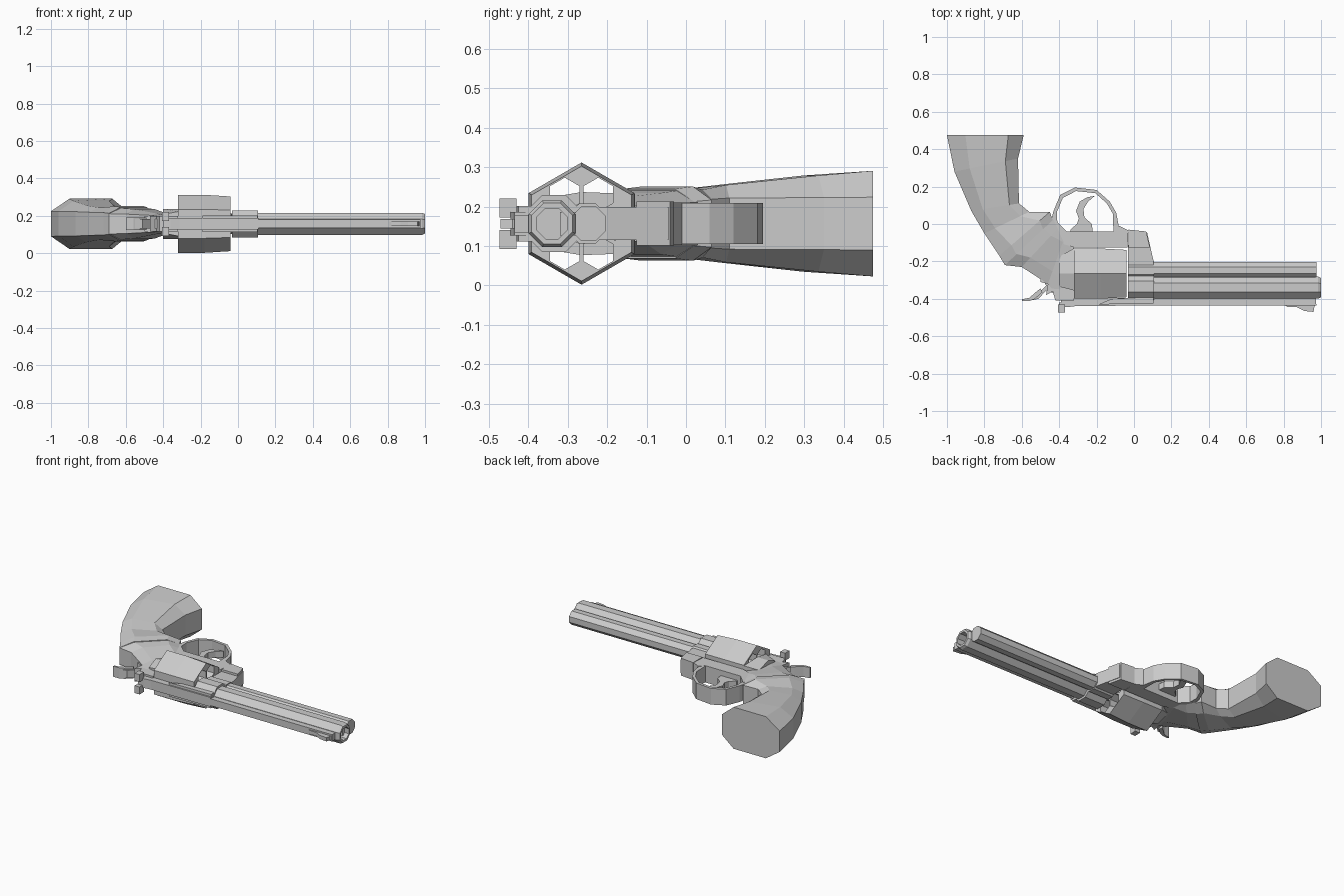
import bpy, bmesh
from math import sin, cos, pi

if "Cube" in bpy.data.objects:
    bpy.data.objects.remove(bpy.data.objects["Cube"])

ZC = 0.157  # mid-plane of the whole model


def make(name, bm):
    bmesh.ops.recalc_face_normals(bm, faces=bm.faces)
    me = bpy.data.meshes.new(name)
    bm.to_mesh(me)
    bm.free()
    ob = bpy.data.objects.new(name, me)
    bpy.context.collection.objects.link(ob)
    return ob


def loft(name, rings):
    """Skin equal-length rings of 3D points and cap both ends."""
    bm = bmesh.new()
    vs = [[bm.verts.new(p) for p in r] for r in rings]
    n = len(rings[0])
    for a, b in zip(vs, vs[1:]):
        for i in range(n):
            j = (i + 1) % n
            bm.faces.new((a[i], a[j], b[j], b[i]))
    bm.faces.new(vs[0])
    bm.faces.new(vs[-1])
    return make(name, bm)


def plate(name, pts, half, z=ZC):
    """Flat profile in plan, extruded evenly about height z."""
    return loft(name, [[(x, y, z + s * half) for x, y in pts] for s in (-1, 1)])


def ring(x, y, r, n, turn=0.0, z=ZC):
    return [(x, y + r * cos(turn + 2 * pi * i / n), z + r * sin(turn + 2 * pi * i / n))
            for i in range(n)]


def tube(name, y, stations, n, turn, z=ZC):
    return loft(name, [ring(x, y, r, n, turn, z) for x, r in stations])


def oct_section(back, front, half, flat):
    """Eight-sided slice spanning from back point to front point."""
    out = []
    for u, h in ((0, -flat), (.24, -half), (.8, -half), (1, -flat),
                 (1, flat), (.8, half), (.24, half), (0, flat)):
        out.append((back[0] + u * (front[0] - back[0]),
                    back[1] + u * (front[1] - back[1]), ZC + h))
    return out


# Grip: wide flared butt narrowing into the neck
loft("grip", [oct_section(*s) for s in (
    ((-1.0, .475), (-.59, .475), .134, .067),
    ((-.96, .28), (-.62, .35), .122, .066),
    ((-.87, .07), (-.615, .11), .098, .065),
    ((-.80, -.05), (-.56, .065), .086, .062),
    ((-.72, -.17), (-.45, .065), .094, .06),
    ((-.69, -.22), (-.435, .02), .088, .056))])

# Rear frame: tapers from the grip toward the cylinder
loft("rear_frame", [oct_section(*s) for s in (
    ((-.69, -.22), (-.435, .03), .084, .054),
    ((-.60, -.23), (-.405, -.02), .078, .052),
    ((-.46, -.32), (-.36, -.04), .055, .045),
    ((-.40, -.40), (-.32, -.06), .045, .035))])
plate("rear_wall", [(-.47, -.38), (-.435, -.36), (-.42, -.41), (-.32, -.41),
                    (-.32, -.09), (-.40, -.05), (-.5, -.12), (-.5, -.31), (-.46, -.32)], .042)

# Recoil shield behind the cylinder
loft("recoil_shield", [
    [(-.40, -.265 + y, ZC + z) for y, z in ((-.07, -.05), (0, -.08), (.09, -.05),
                                           (.09, .05), (0, .08), (-.07, .05))],
    [(-.322, -.265 + y, ZC + z) for y, z in ((-.09, -.065), (0, -.08), (.135, -.075),
                                            (.135, .075), (0, .08), (-.09, .065))]])

# Lower frame bar, top strap and front of the frame
plate("lower_frame", [(-.43, .03), (-.40, -.10), (-.32, -.125), (-.035, -.125),
                      (-.03, -.035), (-.08, -.01), (-.11, -.04), (-.36, -.04), (-.41, .01)], .054)
plate("top_strap", [(-.39, -.44), (-.39, -.40), (.11, -.395), (.11, -.435)], .03)
plate("top_strap_shoulder", [(-.19, -.43), (-.12, -.40), (.105, -.39), (.105, -.425)], .045)
plate("front_frame", [(-.033, -.36), (.105, -.36), (.105, -.20), (.07, -.045), (-.03, -.03)], .042)
plate("crane", [(-.03, -.125), (.085, -.125), (.065, -.04), (-.03, -.03)], .056)
tube("barrel_mount", -.335, [(-.033, .078), (.108, .078)], 8, pi / 8)
tube("rod_mount", -.25, [(-.033, .055), (.108, .055)], 8, pi / 8)

# Cylinder: six-sided drum with six open chambers
drum = tube("cylinder", -.265, [(-.32, .155), (-.18, .155), (-.04, .146)], 6, pi / 2)
for i in range(6):
    a = pi / 2 + pi / 6 + i * pi / 3
    cutter = tube("chamber_cutter", -.265 + .085 * cos(a), [(-.4, .043), (.05, .043)],
                  6, a + pi / 6, ZC + .085 * sin(a))
    cutter.hide_render = True
    mod = drum.modifiers.new("chamber", 'BOOLEAN')
    mod.object = cutter
    mod.solver = 'EXACT'
    bpy.context.view_layer.objects.active = drum
    bpy.ops.object.modifier_apply(modifier=mod.name)
    bpy.data.objects.remove(cutter)

# Barrel with hollow muzzle, rod housing below, rib and front sight above
tube("barrel", -.34, [(.1, .064), (.985, .064), (1.0, .056), (1.0, .042), (.8, .042)], 8, pi / 8)
tube("rod_housing", -.247, [(.1, .048), (.975, .048)], 8, pi / 8)
plate("barrel_web", [(.1, -.32), (.97, -.32), (.97, -.25), (.1, -.25)], .03)
plate("barrel_rib", [(.1, -.435), (.1, -.38), (.97, -.38), (.975, -.435)], .022)
plate("front_sight", [(.8, -.43), (.82, -.443), (.87, -.445), (.91, -.465),
                      (.96, -.47), (.965, -.44), (.975, -.43)], .012)

# Rear sight: base with two raised ears
plate("rear_sight_base", [(-.40, -.445), (-.36, -.445), (-.28, -.435), (-.28, -.42), (-.40, -.42)], .03)
for side, s in (("left", 1), ("right", -1)):
    plate("rear_sight_ear_" + side, [(-.405, -.473), (-.37, -.473), (-.37, -.43), (-.405, -.43)],
          .024, ZC + s * .04)

# Trigger guard: swept band
guard_out = [(-.44, .03), (-.43, .07), (-.395, .155), (-.315, .195), (-.20, .182),
             (-.13, .12), (-.095, .06), (-.08, -.02)]
guard_in = [(-.41, .01), (-.412, .065), (-.38, .14), (-.31, .176), (-.207, .165),
            (-.145, .11), (-.113, .055), (-.11, -.04)]
loft("trigger_guard", [[(*o, ZC - .052), (*o, ZC + .052), (*i, ZC + .052), (*i, ZC - .052)]
                       for o, i in zip(guard_out, guard_in)])

# Trigger and hammer
plate("trigger", [(-.34, -.05), (-.34, -.03), (-.305, 0), (-.295, .03), (-.31, .07),
                  (-.29, .12), (-.25, .143), (-.21, .15), (-.245, .12), (-.27, .08),
                  (-.265, .035), (-.225, 0), (-.22, -.05)], .02)
plate("hammer", [(-.40, -.34), (-.49, -.29), (-.47, -.33), (-.51, -.385), (-.55, -.405),
                 (-.50, -.37), (-.48, -.335), (-.44, -.38)][:3] +
      [(-.50, -.36), (-.54, -.395), (-.56, -.41), (-.51, -.40), (-.47, -.355), (-.43, -.37)], .025)
plate("hammer_spur", [(-.60, -.402), (-.56, -.395), (-.52, -.36), (-.50, -.345),
                      (-.49, -.365), (-.53, -.40), (-.56, -.412), (-.60, -.413)], .034)
